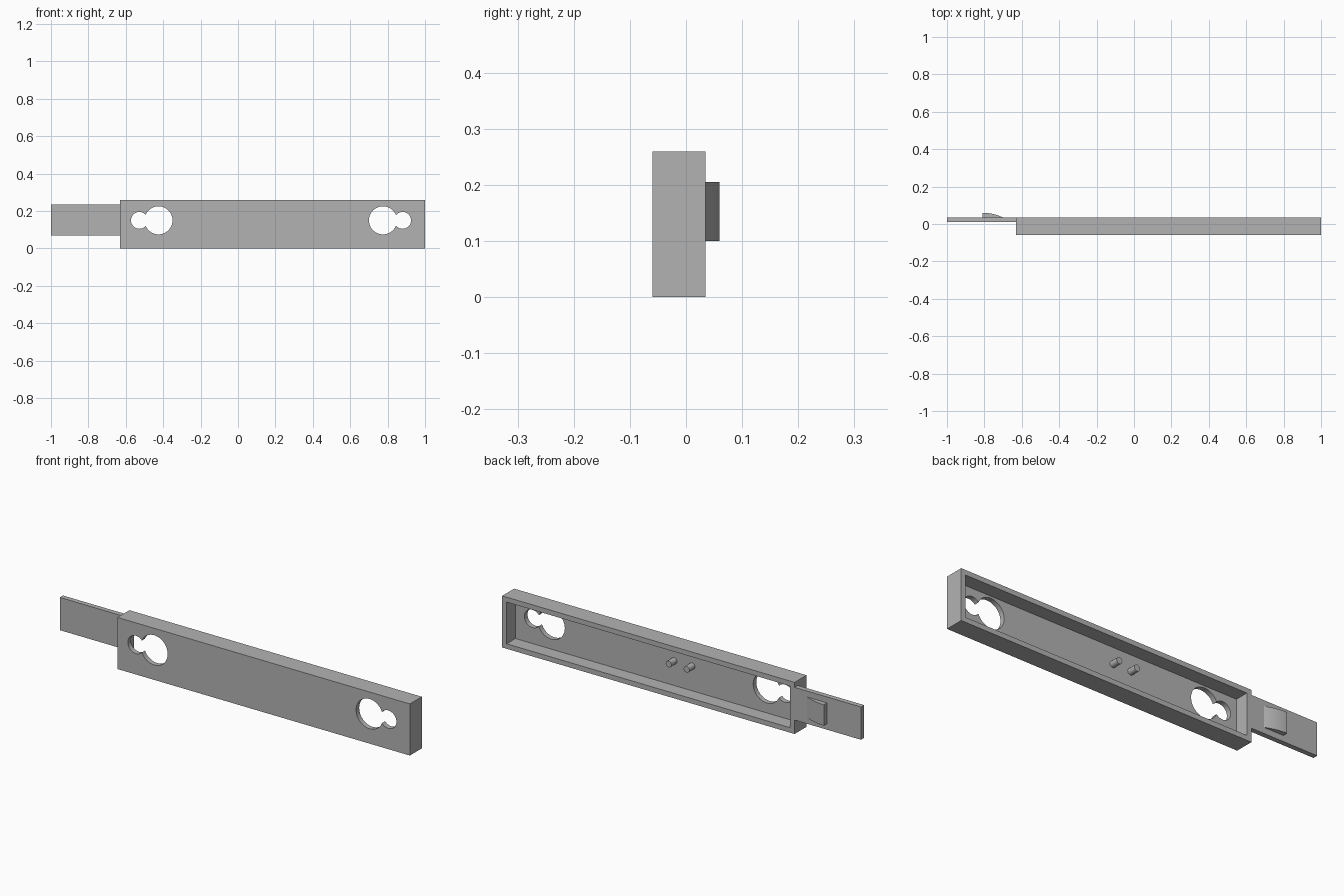
import bpy, bmesh, math
from mathutils import Matrix

if "Cube" in bpy.data.objects:
    bpy.data.objects.remove(bpy.data.objects["Cube"], do_unlink=True)

grey = bpy.data.materials.new("plain_grey")
grey.use_nodes = True
grey.diffuse_color = (0.45, 0.45, 0.45, 1)
grey.node_tree.nodes["Principled BSDF"].inputs["Base Color"].default_value = grey.diffuse_color


def finish(name, bm):
    bmesh.ops.recalc_face_normals(bm, faces=bm.faces)
    mesh = bpy.data.meshes.new(name)
    bm.to_mesh(mesh)
    bm.free()
    mesh.materials.append(grey)
    obj = bpy.data.objects.new(name, mesh)
    bpy.context.collection.objects.link(obj)
    return obj


def box(name, x, y, z):
    bm = bmesh.new()
    bmesh.ops.create_cube(bm, size=1)
    for v in bm.verts:
        for i, (lo, hi) in enumerate((x, y, z)):
            v.co[i] = hi if v.co[i] > 0 else lo
    return finish(name, bm)


def rod(name, x, z, radius, y, sides=48):
    # Cylinder running front to back
    bm = bmesh.new()
    place = Matrix.Translation((x, sum(y) / 2, z)) @ Matrix.Rotation(math.pi / 2, 4, 'X')
    bmesh.ops.create_cone(bm, cap_ends=True, segments=sides, radius1=radius,
                          radius2=radius, depth=y[1] - y[0], matrix=place)
    return finish(name, bm)


def cut(obj, cutter):
    cutter.hide_render = True
    mod = obj.modifiers.new("cut", 'BOOLEAN')
    mod.operation, mod.solver, mod.object = 'DIFFERENCE', 'EXACT', cutter
    bpy.context.view_layer.objects.active = obj
    bpy.ops.object.modifier_apply(modifier=mod.name)
    bpy.data.objects.remove(cutter, do_unlink=True)


def smooth(obj):
    bpy.ops.object.select_all(action='DESELECT')
    obj.select_set(True)
    bpy.context.view_layer.objects.active = obj
    bpy.ops.object.shade_smooth_by_angle(angle=math.radians(30))


LEFT, RIGHT, FRONT, BACK, TOP = -0.63, 1.0, -0.06, 0.035, 0.26
WALL, MID = 0.025, 0.15
FLOOR = FRONT + WALL

# Tray body, open at the back
body = box("tray_body", (LEFT, RIGHT), (FRONT, BACK), (0, TOP))
cut(body, box("hollow", (LEFT + WALL, RIGHT - WALL), (FLOOR, BACK + 0.1), (WALL, TOP - WALL)))

# Keyhole openings, narrow ends facing outwards
for big_x, small_x in ((-0.425, -0.527), (0.775, 0.88)):
    for x, radius in ((big_x, 0.075), (small_x, 0.045)):
        cut(body, rod("hole", x, MID, radius, (FRONT - 0.05, FLOOR + 0.03)))
smooth(body)

# Pegs on the inner floor
for side, x in (("left", 0.09), ("right", -0.01)):
    smooth(rod(side + "_peg", x, MID, 0.016, (FLOOR, FLOOR + 0.045), 24))

# Flat tongue at one end
box("tongue", (-1, LEFT), (0.01, BACK), (0.07, 0.235))

# Latch: upright catch that curves down towards the body
bm = bmesh.new()
steps = 10
profile = [(-0.81, BACK)]
for i in range(steps + 1):
    t = i / steps
    profile.append((-0.81 + 0.11 * t, 0.06 - 0.025 * t * t))
base = bm.faces.new([bm.verts.new((x, y, 0.1)) for x, y in profile])
side = bmesh.ops.extrude_face_region(bm, geom=[base])["geom"]
bmesh.ops.translate(bm, vec=(0, 0, 0.105), verts=[g for g in side if isinstance(g, bmesh.types.BMVert)])
smooth(finish("latch", bm))
